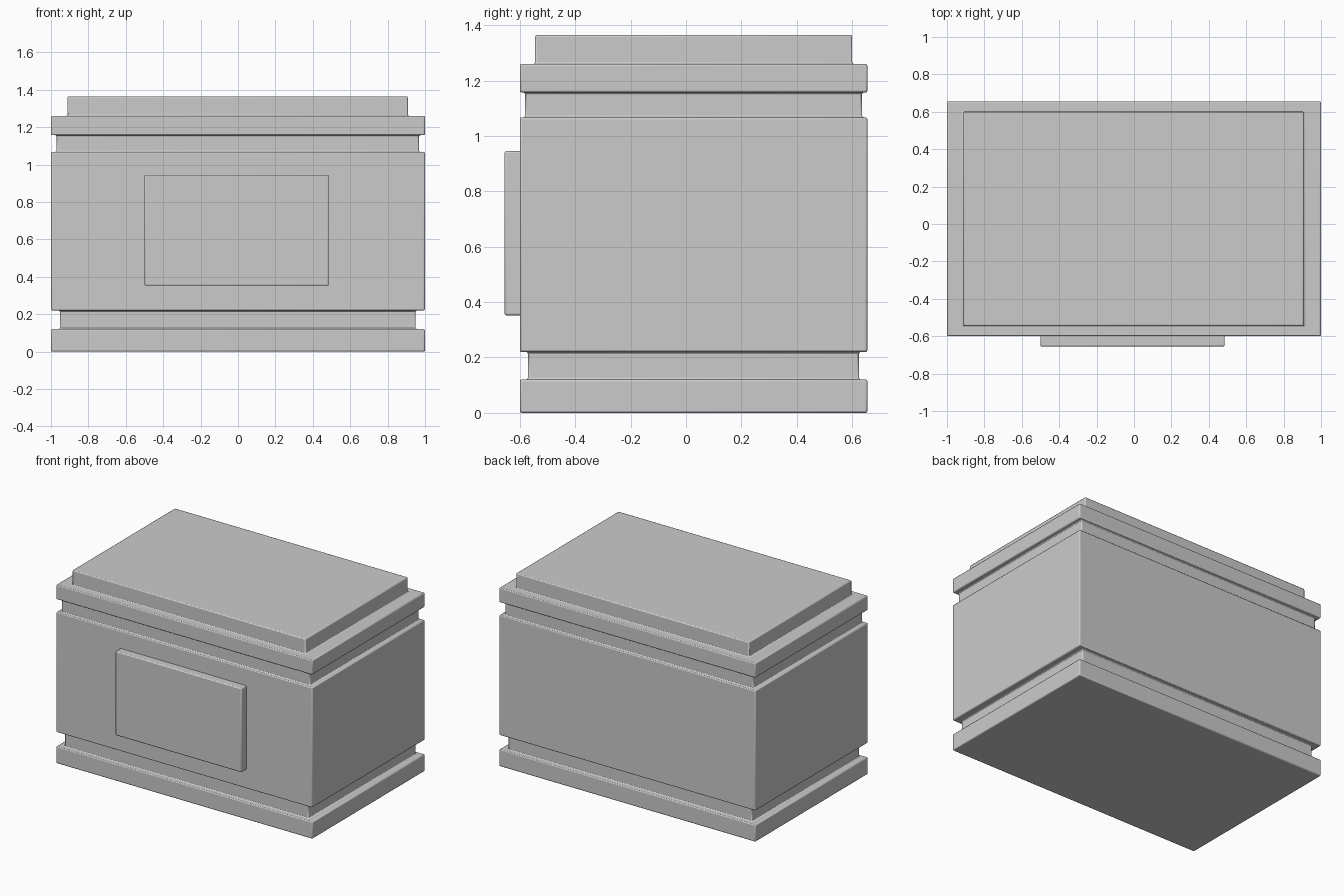
import bpy, bmesh

if "Cube" in bpy.data.objects:
    bpy.data.objects.remove(bpy.data.objects["Cube"])


def loft(name, rings, bevel):
    """Solid from stacked rectangles (x0, x1, y0, y1, z), with softened edges."""
    bm = bmesh.new()
    loops = [[bm.verts.new(p) for p in ((x0, y0, z), (x1, y0, z), (x1, y1, z), (x0, y1, z))]
             for x0, x1, y0, y1, z in rings]
    for a, b in zip(loops, loops[1:]):
        for i in range(4):
            j = (i + 1) % 4
            bm.faces.new((a[i], a[j], b[j], b[i]))
    bm.faces.new(loops[0][::-1])
    bm.faces.new(loops[-1])
    bmesh.ops.recalc_face_normals(bm, faces=bm.faces)
    mesh = bpy.data.meshes.new(name)
    bm.to_mesh(mesh)
    bm.free()
    obj = bpy.data.objects.new(name, mesh)
    bpy.context.collection.objects.link(obj)
    mod = obj.modifiers.new("soft_edges", "BEVEL")
    mod.width = bevel
    mod.segments = 2
    mod.limit_method = 'ANGLE'
    bpy.ops.object.select_all(action='DESELECT')
    obj.select_set(True)
    bpy.context.view_layer.objects.active = obj
    bpy.ops.object.shade_smooth_by_angle()
    return obj


# Footprints of each tier
FULL = (-1.0, 1.0, -0.6, 0.655)
LOWER_GROOVE = (-0.953, 0.95, -0.571, 0.625)
UPPER_GROOVE = (-0.97, 0.968, -0.581, 0.636)
TOP = (-0.912, 0.908, -0.545, 0.6)

# Stepped body: plinth, groove, main block, groove, rim, raised top
tiers = [(FULL, 0.0, 0.12), (LOWER_GROOVE, 0.12, 0.22), (FULL, 0.22, 1.067),
         (UPPER_GROOVE, 1.067, 1.157), (FULL, 1.157, 1.26), (TOP, 1.26, 1.365)]
rings = [(*foot, z) for foot, lo, hi in tiers for z in (lo, hi)]
loft("stepped_body", rings, 0.007)

# Raised front panel, set slightly into the body
panel = (-0.5, 0.485, -0.655, -0.59)
loft("front_panel", [(*panel, 0.352), (*panel, 0.945)], 0.007)
